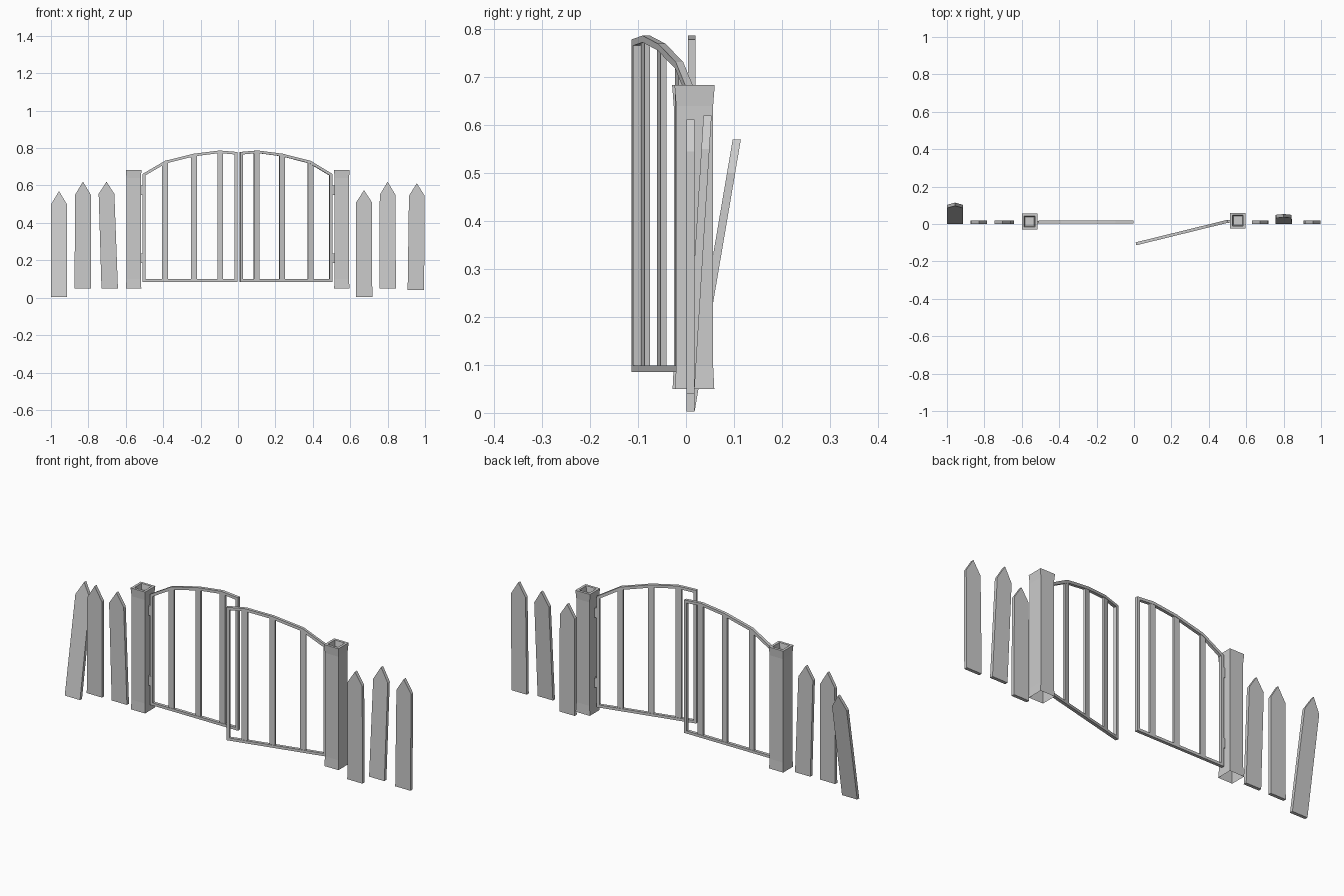
import bpy, bmesh, math
from mathutils import Matrix

if "Cube" in bpy.data.objects:
    bpy.data.objects.remove(bpy.data.objects["Cube"])


def finish(name, bm, matrix=None):
    bmesh.ops.recalc_face_normals(bm, faces=bm.faces)
    me = bpy.data.meshes.new(name)
    bm.to_mesh(me)
    bm.free()
    ob = bpy.data.objects.new(name, me)
    if matrix:
        me.transform(matrix)
        if matrix.determinant() < 0:
            me.flip_normals()
    bpy.context.collection.objects.link(ob)
    return ob


def prism(bm, pts, y0, y1, lean=0.0):
    """Extrude an xz outline along y; lean shears it backward with height."""
    zb = min(p[1] for p in pts)
    rings = [[bm.verts.new((x, y + lean * (z - zb), z)) for x, z in pts] for y in (y0, y1)]
    n = len(pts)
    for r in rings:
        bm.faces.new(r)
    for i in range(n):
        j = (i + 1) % n
        bm.faces.new((rings[0][i], rings[0][j], rings[1][j], rings[1][i]))


def bridge(bm, a, b):
    n = len(a)
    for i in range(n):
        j = (i + 1) % n
        bm.faces.new((a[i], a[j], b[j], b[i]))


# Pickets: bottom centre x, top centre x, bottom z, shoulder z, tip z, lean
pickets = [(-.957, -.957, .003, .50, .57, .17), (-.830, -.829, .05, .55, .62, 0),
           (-.686, -.703, .05, .555, .62, 0), (.674, .674, .003, .51, .575, 0),
           (.800, .800, .05, .55, .62, .062), (.951, .956, .04, .545, .612, 0)]
for i, (xb, xt, zb, zs, zt, lean) in enumerate(pickets):
    bm = bmesh.new()
    prism(bm, [(xb - .044, zb), (xb + .044, zb), (xt + .042, zs),
               (xt, zt), (xt - .042, zs)], .001, .018, lean)
    finish(f"picket_{i + 1}", bm)

# Hollow square posts with flared ends and a sunken top
for name, cx, cy in (("post_left", -.558, .013), ("post_right", .555, .018)):
    bm = bmesh.new()
    rings = []
    for h, z in ((.041, .05), (.0385, .10), (.0385, .64), (.042, .684), (.029, .684), (.024, .655)):
        rings.append([bm.verts.new((cx + sx * h, cy + sy * h, z))
                      for sx, sy in ((-1, -1), (1, -1), (1, 1), (-1, 1))])
    for a, b in zip(rings, rings[1:]):
        bridge(bm, a, b)
    bm.faces.new(rings[-1])
    finish(name, bm)

# Gate leaf outline, measured from the hinge edge toward the middle
outer = [(0, .085), (.507, .085), (.507, .779), (.41, .787), (.275, .77), (.12, .732), (0, .662)]
inner = [(.015, .099), (.492, .099), (.492, .766), (.41, .773), (.278, .756), (.125, .718), (.015, .654)]
bars = [(.12, .726), (.275, .764), (.415, .780)]
left = Matrix.Translation((-.51, .012, 0))
right = (Matrix.Translation((.503, .015, 0)) @ Matrix.Rotation(math.radians(13.8), 4, 'Z')
         @ Matrix.Scale(-1, 4, (1, 0, 0)))
for side, mat in (("left", left), ("right", right)):
    # Arched frame
    bm = bmesh.new()
    r = [[bm.verts.new((x, y, z)) for x, z in loop]
         for loop, y in ((outer, -.008), (outer, .008), (inner, .008), (inner, -.008))]
    for k in range(4):
        bridge(bm, r[k], r[(k + 1) % 4])
    finish(f"gate_frame_{side}", bm, mat)
    # Upright bars
    for i, (u, top) in enumerate(bars):
        bm = bmesh.new()
        prism(bm, [(u - .015, .092), (u + .015, .092), (u + .015, top), (u - .015, top - .006)],
              -.006, .006)
        finish(f"gate_bar_{side}_{i + 1}", bm, mat)
    # Hinges
    for label, z in (("lower", .185), ("upper", .55)):
        bm = bmesh.new()
        prism(bm, [(-.010, z), (.006, z), (.006, z + .05), (-.010, z + .05)], -.009, .005)
        finish(f"hinge_{side}_{label}", bm, mat)
